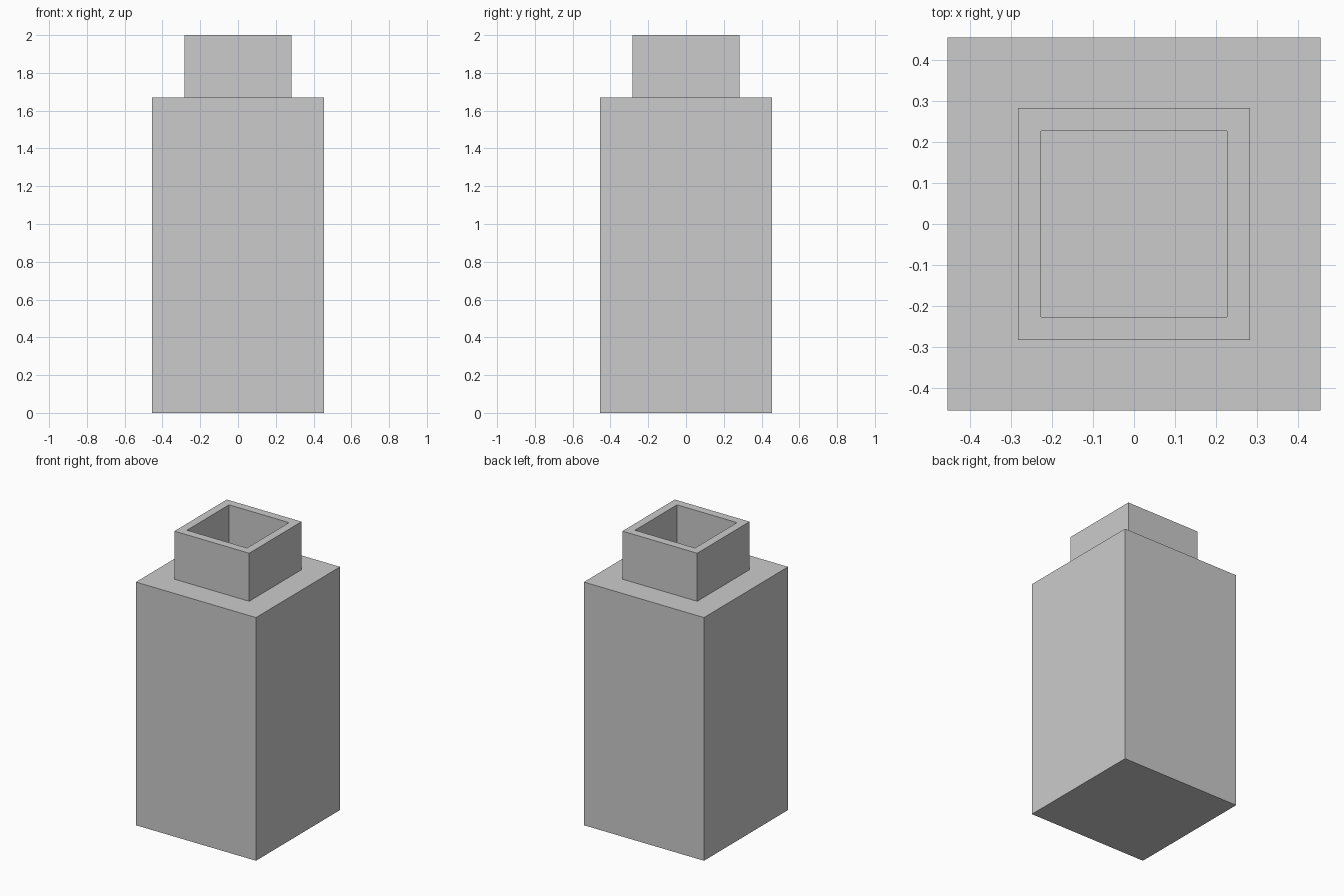
import bpy, bmesh

if "Cube" in bpy.data.objects:
    bpy.data.objects.remove(bpy.data.objects["Cube"])

BODY, NECK, BORE = 0.456, 0.284, 0.228   # half widths
SHOULDER, TOP = 1.67, 2.0

bm = bmesh.new()


def ring(half, z):
    """Square loop of vertices at height z."""
    return [bm.verts.new((x * half, y * half, z))
            for x, y in ((-1, -1), (1, -1), (1, 1), (-1, 1))]


# One continuous skin: body, shoulder, neck, rim and recessed mouth
profile = [(BODY, 0), (BODY, SHOULDER), (NECK, SHOULDER),
           (NECK, TOP), (BORE, TOP), (BORE, SHOULDER)]
rings = [ring(*p) for p in profile]
for a, b in zip(rings, rings[1:]):
    for i in range(4):
        j = (i + 1) % 4
        bm.faces.new((a[i], a[j], b[j], b[i]))

# Base and floor of the mouth
bm.faces.new(rings[0][::-1])
bm.faces.new(rings[-1])
bmesh.ops.recalc_face_normals(bm, faces=bm.faces[:])

mesh = bpy.data.meshes.new("square_bottle")
bm.to_mesh(mesh)
bm.free()
bottle = bpy.data.objects.new("square_bottle", mesh)
bpy.context.collection.objects.link(bottle)
